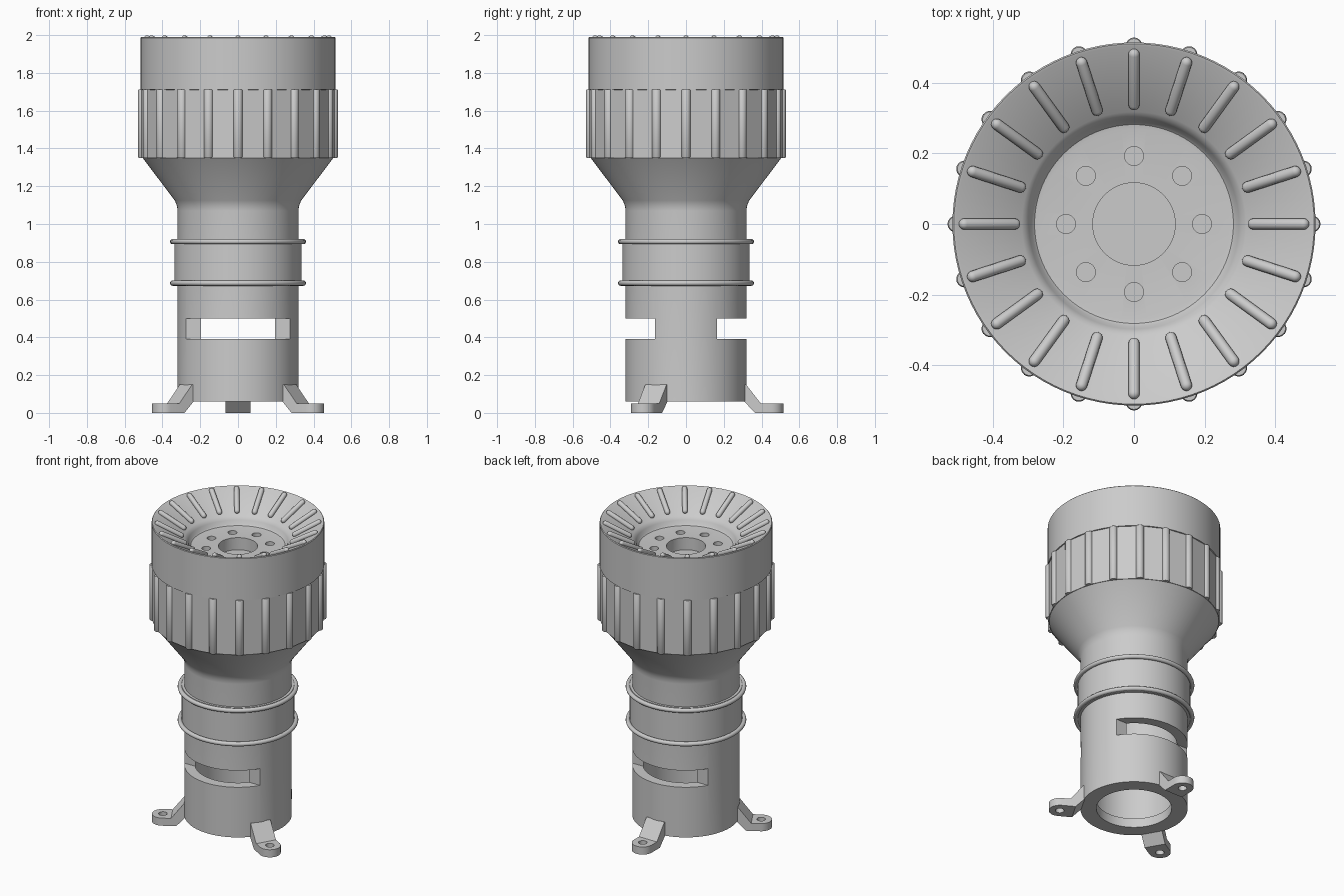
import bpy, bmesh
from math import sin, cos, pi, radians
from mathutils import Matrix, Vector

if "Cube" in bpy.data.objects:
    bpy.data.objects.remove(bpy.data.objects["Cube"])


def lathe(bm, profile, segs=96, closed=False, mat=Matrix()):
    """Revolve (r, z) points about the local z axis."""
    rings = [[bm.verts.new(mat @ Vector((r * cos(2 * pi * i / segs), r * sin(2 * pi * i / segs), z)))
              for i in range(segs)] for r, z in profile]
    pairs = list(zip(rings, rings[1:])) + ([(rings[-1], rings[0])] if closed else [])
    for a, b in pairs:
        for i in range(segs):
            j = (i + 1) % segs
            bm.faces.new((a[i], a[j], b[j], b[i]))


def prism(bm, pts, depth, mat=Matrix()):
    """Extrude a 2D outline along the local z axis."""
    lo = [bm.verts.new(mat @ Vector((x, y, 0))) for x, y in pts]
    hi = [bm.verts.new(mat @ Vector((x, y, depth))) for x, y in pts]
    n = len(pts)
    bm.faces.new(lo)
    bm.faces.new(hi)
    for i in range(n):
        j = (i + 1) % n
        bm.faces.new((lo[i], lo[j], hi[j], hi[i]))


def finish(bm, name):
    bmesh.ops.remove_doubles(bm, verts=bm.verts, dist=1e-5)
    bmesh.ops.recalc_face_normals(bm, faces=bm.faces)
    me = bpy.data.meshes.new(name)
    bm.to_mesh(me)
    bm.free()
    ob = bpy.data.objects.new(name, me)
    bpy.context.collection.objects.link(ob)
    return ob


def activate(ob):
    bpy.ops.object.select_all(action='DESELECT')
    ob.select_set(True)
    bpy.context.view_layer.objects.active = ob


def cut(ob, cutter):
    cutter.hide_render = True
    m = ob.modifiers.new("cut", 'BOOLEAN')
    m.operation, m.solver, m.object = 'DIFFERENCE', 'EXACT', cutter
    activate(ob)
    bpy.ops.object.modifier_apply(modifier=m.name)
    bpy.data.objects.remove(cutter)


def smooth(ob, angle=30):
    activate(ob)
    bpy.ops.object.shade_smooth_by_angle(angle=radians(angle))


def rot(deg):
    return Matrix.Rotation(radians(deg), 4, 'Z')


# Body: hollow barrel, flared head and dished face in one turned profile
bm = bmesh.new()
lathe(bm, [(0, 1.0), (.256, 1.0), (.256, .12), (.225, .12), (.225, .06), (.32, .06),
           (.32, 1.07), (.323, 1.095), (.335, 1.125), (.505, 1.35), (.505, 1.71),
           (.515, 1.712), (.515, 1.986), (.511, 1.99), (.504, 1.988),
           (.318, 1.884), (.308, 1.876), (.298, 1.862), (.29, 1.84), (.282, 1.832),
           (.27, 1.83), (0, 1.83)])
body = finish(bm, "body")

# Side slots at front and back, and the face holes
bm = bmesh.new()
for y in (-.4, .165):
    prism(bm, [(-.4, y), (.4, y), (.4, y + .235), (-.4, y + .235)], .11,
          Matrix.Translation((0, 0, .39)))
drill = [(0, 1.75), (1, 1.75), (1, 1.9), (0, 1.9)]
lathe(bm, [(r * .117, z) for r, z in drill], 48)
for i in range(8):
    lathe(bm, [(r * .027, z) for r, z in drill], 24, mat=rot(45 * i) @ Matrix.Translation((.193, 0, 0)))
cut(body, finish(bm, "cutter"))
smooth(body)

# Collar sleeve with two rounded rings
bm = bmesh.new()
lathe(bm, [(.31, .675), (.336, .675), (.336, .92), (.31, .92)], closed=True)
smooth(finish(bm, "collar"))
bm = bmesh.new()
for z in (.687, .907):
    lathe(bm, [(.346 + .014 * cos(a * pi / 6), z + .014 * sin(a * pi / 6)) for a in range(12)], closed=True)
smooth(finish(bm, "collar_rings"), 60)

# Faceted grip band and its vertical ribs
bm = bmesh.new()
lathe(bm, [(.49, 1.35), (.514, 1.35), (.514, 1.713), (.49, 1.713)], 20, closed=True)
finish(bm, "grip_band")
bm = bmesh.new()
for i in range(20):
    lathe(bm, [(0, 1.35), (.021, 1.35), (.024, 1.355), (.024, 1.709), (.021, 1.713), (0, 1.713)], 16,
          mat=rot(18 * i) @ Matrix.Translation((.505, 0, 0)))
smooth(finish(bm, "grip_ribs"), 40)

# Radial ribs lying on the dished face
bm = bmesh.new()
a, b = Vector((.339, 0, 1.903)), Vector((.481, 0, 1.983))
length, r = (b - a).length, .016
arc = [k * pi / 8 for k in range(5)]
capsule = [(r * sin(t), -r * cos(t)) for t in arc] + [(r * cos(t), length + r * sin(t)) for t in arc]
tilt = Matrix.Translation(a) @ (b - a).to_track_quat('Z', 'Y').to_matrix().to_4x4()
for i in range(20):
    lathe(bm, capsule, 14, mat=rot(18 * i) @ tilt)
smooth(finish(bm, "face_ribs"), 60)

# Three mounting feet: drilled lug plus sloping arm
upright = Matrix.Translation((0, .065, 0)) @ Matrix.Rotation(pi / 2, 4, 'X')
lug = [(.45 + .065 * cos(t * pi / 16), .065 * sin(t * pi / 16)) for t in range(-8, 9)]
for i, deg in enumerate((90, 210, 330)):
    bm = bmesh.new()
    prism(bm, [(.375, -.065)] + lug + [(.375, .065)], .05, rot(deg))
    foot = finish(bm, f"foot_lug_{i + 1}")
    bm = bmesh.new()
    lathe(bm, [(0, -.1), (.026, -.1), (.026, .2), (0, .2)], 24, mat=rot(deg) @ Matrix.Translation((.45, 0, 0)))
    cut(foot, finish(bm, "cutter"))
    smooth(foot)
    bm = bmesh.new()
    prism(bm, [(.295, .15), (.318, .15), (.396, .05), (.375, 0), (.365, 0), (.295, .075)], .13, rot(deg) @ upright)
    finish(bm, f"foot_arm_{i + 1}")
